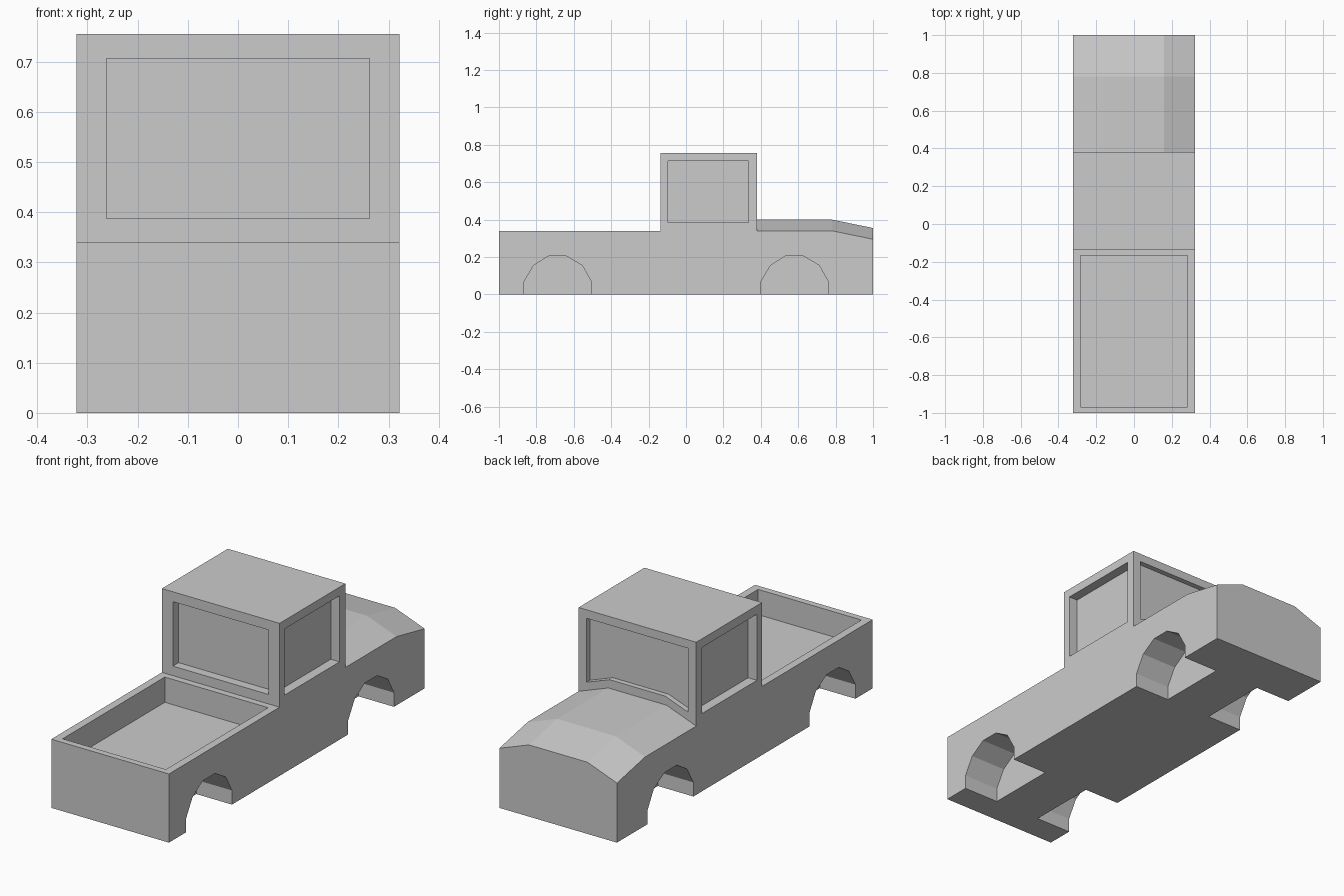
import bpy, bmesh

if "Cube" in bpy.data.objects:
    bpy.data.objects.remove(bpy.data.objects["Cube"])


def loft(name, sections):
    """Closed solid through sections that all have the same point count."""
    bm = bmesh.new()
    rings = [[bm.verts.new(p) for p in s] for s in sections]
    for a, b in zip(rings, rings[1:]):
        for i in range(len(a)):
            j = (i + 1) % len(a)
            bm.faces.new((a[i], a[j], b[j], b[i]))
    bm.faces.new(rings[0])
    bm.faces.new(rings[-1])
    bmesh.ops.recalc_face_normals(bm, faces=bm.faces)
    mesh = bpy.data.meshes.new(name)
    bm.to_mesh(mesh)
    bm.free()
    obj = bpy.data.objects.new(name, mesh)
    bpy.context.collection.objects.link(obj)
    return obj


def prism_x(name, yz, x0, x1):
    return loft(name, [[(x, y, z) for y, z in yz] for x in (x0, x1)])


def prism_y(name, xz, y0, y1):
    return loft(name, [[(x, y, z) for x, z in xz] for y in (y0, y1)])


def rect(a0, a1, b0, b1):
    return [(a0, b0), (a1, b0), (a1, b1), (a0, b1)]


W = 0.322  # half width

# Body: side profile swept over four stations, bonnet edges lowered at the sides
profile = [(-1, 0), (-1, .34), (-.135, .34), (-.135, .755), (.38, .755),
           (.38, .40), (.78, .40), (1, .355), (1, 0)]
bonnet = (5, 6, 7)
stations = []
for x in (-W, -.16, .16, W):
    drop = .06 if abs(x) == W else 0
    stations.append([(x, y, z - (drop if i in bonnet else 0))
                     for i, (y, z) in enumerate(profile)])
body = loft("truck_body", stations)

# Load bed, rear window and windscreen recesses
cutters = [
    prism_x("bed_cutter", rect(-.968, -.168, .215, .6), -.283, .283),
    prism_y("rear_window_cutter", rect(-.262, .262, .387, .706), -.3, -.09),
    prism_y("windscreen_cutter", [(-.278, .397), (-.152, .443), (.152, .443),
                                  (.278, .397), (.278, .713), (-.278, .713)],
            .354, .5),
]
# The bed recess must stop short of the cab
arch = [(-.865, -.1), (-.865, .07), (-.815, .155), (-.735, .205),
        (-.64, .205), (-.555, .155), (-.507, .07), (-.507, -.1)]
# Side windows and wheel arches on both sides
for s in (-1, 1):
    cutters.append(prism_x("side_window_cutter", rect(-.095, .335, .385, .712),
                           s * (W - .048), s * .5))
    for shift in (0, 1.267):
        cutters.append(prism_x("arch_cutter", [(y + shift, z) for y, z in arch],
                               s * .127, s * .5))

# Cut everything out of the body
bpy.context.view_layer.objects.active = body
for c in cutters:
    mod = body.modifiers.new("cut", 'BOOLEAN')
    mod.operation = 'DIFFERENCE'
    mod.solver = 'EXACT'
    mod.object = c
    bpy.ops.object.modifier_apply(modifier=mod.name)
    bpy.data.objects.remove(c, do_unlink=True)
